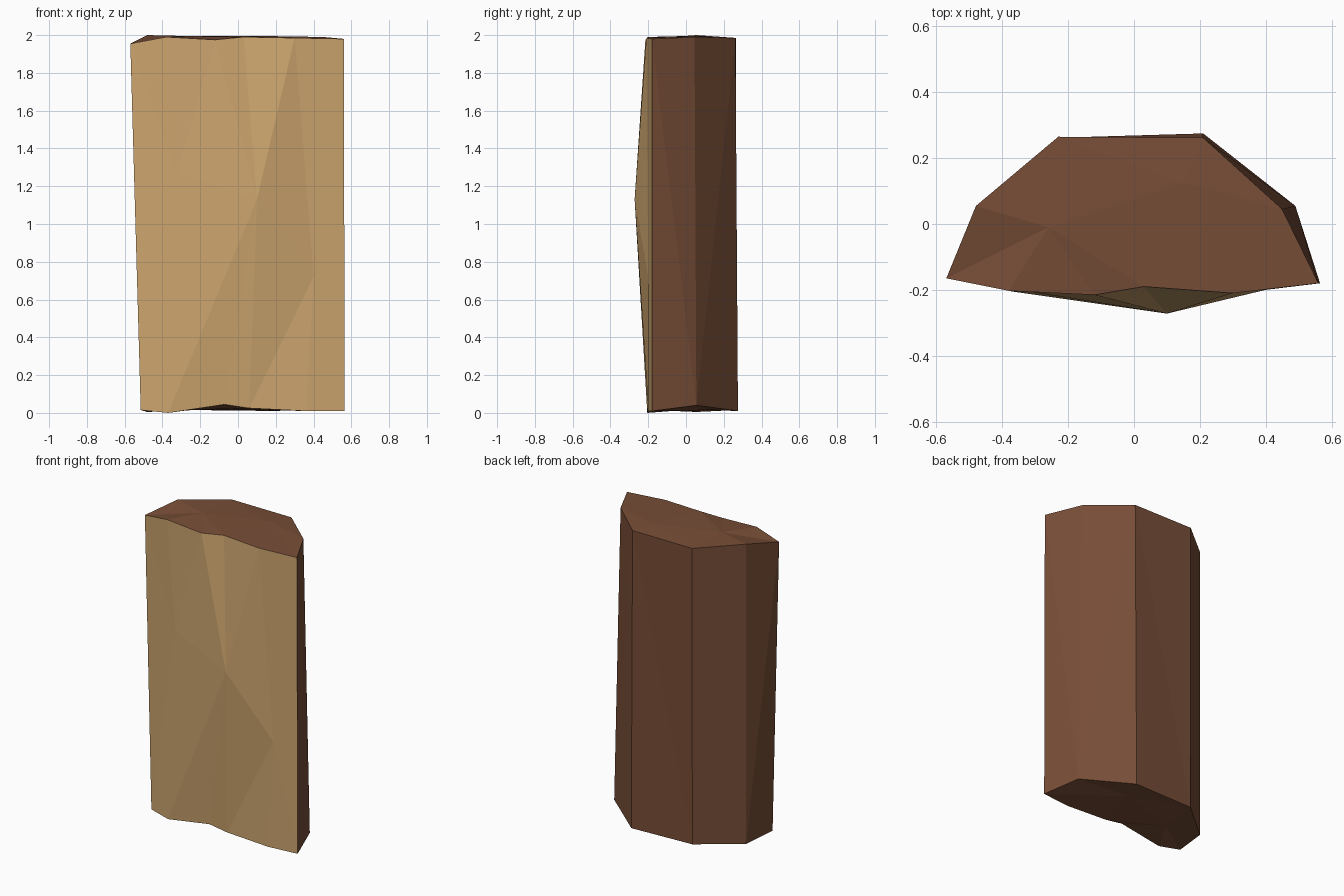
import bpy
import bmesh

cube = bpy.data.objects.get("Cube")
if cube:
    bpy.data.objects.remove(cube, do_unlink=True)


def make_material(name, rgb):
    mat = bpy.data.materials.new(name)
    mat.use_nodes = True
    mat.diffuse_color = (*rgb, 1)
    bsdf = mat.node_tree.nodes["Principled BSDF"]
    bsdf.inputs["Base Color"].default_value = (*rgb, 1)
    bsdf.inputs["Roughness"].default_value = 0.9
    return mat


BARK, WOOD = 0, 1
bm = bmesh.new()


def ring(points):
    return [bm.verts.new(p) for p in points]


def fan(center, loop, material, closed=True):
    """Triangles from a center vertex to each edge of the loop."""
    ends = loop[1:] + loop[:1] if closed else loop[1:]
    for a, b in zip(loop, ends):
        bm.faces.new((center, a, b)).material_index = material


# Outlines of the two ends: around the bark, then back along the split front
top = ring([(.56, -.18, 1.98), (.45, .045, 1.99), (.21, .262, 1.985),
            (-.23, .265, 1.985), (-.48, .055, 2), (-.57, -.165, 1.955),
            (-.38, -.203, 1.99), (-.12, -.215, 1.975), (.03, -.19, 1.99),
            (.3, -.21, 1.985)])
low = ring([(.565, -.18, .01), (.49, .055, .04), (.21, .275, .01),
            (-.23, .262, .015), (-.48, .055, .005), (-.515, -.175, .015),
            (-.37, -.205, 0), (-.07, -.2, .045), (.06, -.2, .025),
            (.36, -.2, .01)])

# Bark: five split panels around the back
for i, top_first in enumerate((True, False, True, True, False)):
    a, b, c, d = top[i], top[i + 1], low[i + 1], low[i]
    tris = ((a, b, c), (a, c, d)) if top_first else ((a, b, d), (b, c, d))
    for tri in tris:
        bm.faces.new(tri).material_index = BARK

# Split wood: three bumps joined across the front
ridge, knot, dent = ring([(.1, -.272, 1.13), (-.32, -.205, 1.27), (.4, -.2, .72)])
fan(knot, [ridge, low[6], low[5], top[5], top[6], top[7]], WOOD)
fan(dent, [ridge, top[9], top[0], low[0], low[9], low[8]], WOOD)
fan(ridge, top[7:10], WOOD, closed=False)
fan(ridge, low[6:9], WOOD, closed=False)

# Rough ends: two centers each
for outline, z in ((top, 1.995), (low, .015)):
    u, v = ring([(-.26, -.01, z), (.15, .125, z)])
    fan(u, [v] + outline[3:9], BARK)
    fan(v, outline[8:] + outline[:4], BARK, closed=False)
    bm.faces.new((u, v, outline[8])) if not any(
        {u, v, outline[8]} == set(f.verts) for f in u.link_faces) else None

bmesh.ops.recalc_face_normals(bm, faces=bm.faces[:])
mesh = bpy.data.meshes.new("split_log")
bm.to_mesh(mesh)
bm.free()
mesh.materials.append(make_material("brown bark", (.185, .075, .038)))
mesh.materials.append(make_material("pale wood", (.6, .37, .155)))
bpy.context.collection.objects.link(bpy.data.objects.new("split_log", mesh))
